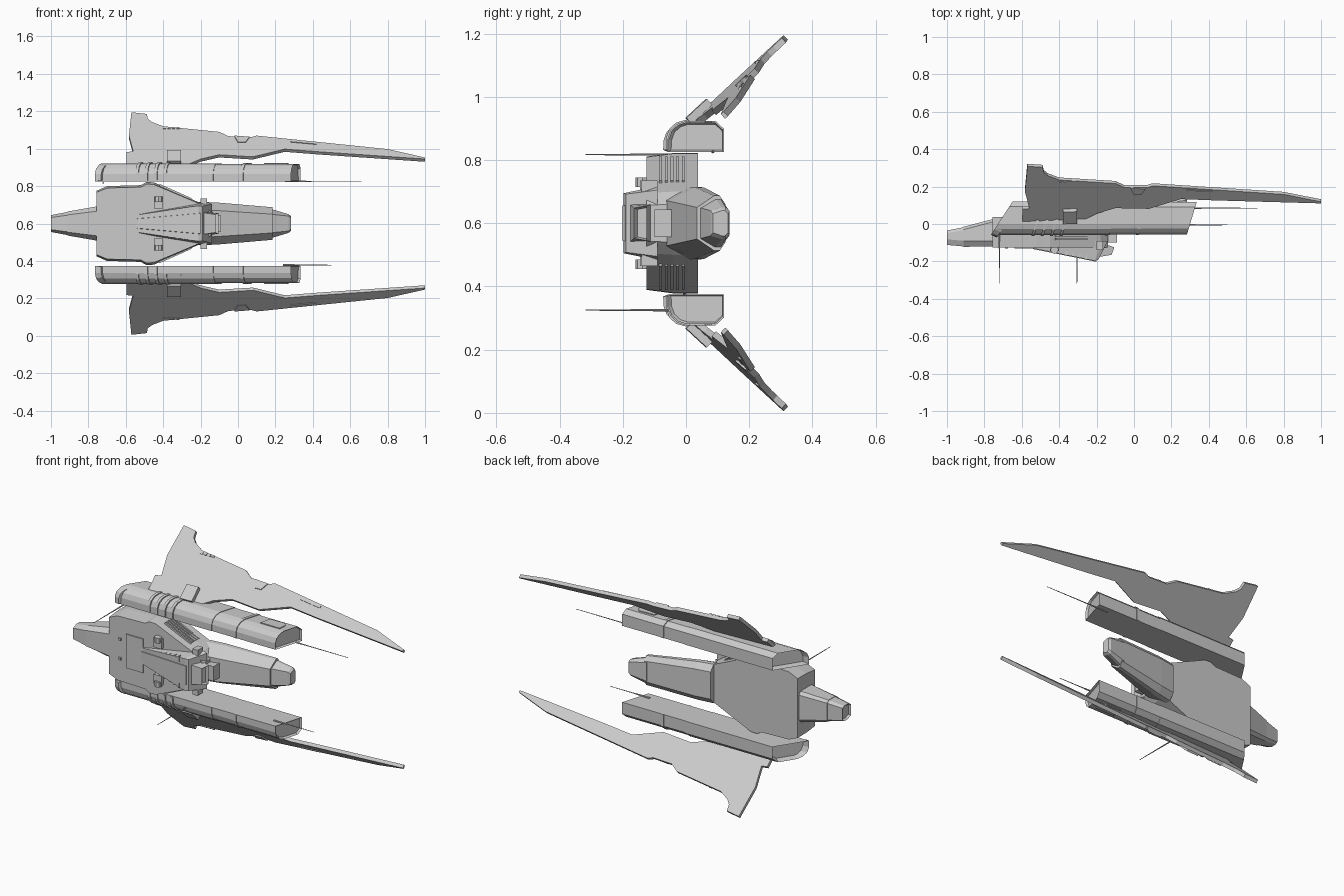
import bpy, bmesh, math
from mathutils import Vector

if "Cube" in bpy.data.objects:
    bpy.data.objects.remove(bpy.data.objects["Cube"])

MID = 0.6  # height of the mirror plane
grey = bpy.data.materials.new("light_grey")
grey.diffuse_color = (0.6, 0.6, 0.6, 1)
grey.use_nodes = True
grey.node_tree.nodes["Principled BSDF"].inputs["Base Color"].default_value = grey.diffuse_color


def finish(name, bm):
    bmesh.ops.recalc_face_normals(bm, faces=bm.faces)
    me = bpy.data.meshes.new(name)
    bm.to_mesh(me)
    bm.free()
    me.materials.append(grey)
    ob = bpy.data.objects.new(name, me)
    bpy.context.collection.objects.link(ob)
    return ob


def loft(name, rings, side=1, recess=None):
    """Skin rings of (x, y, height from mid) points and cap both ends."""
    bm = bmesh.new()
    vs = [[bm.verts.new((x, y, MID + side * h)) for x, y, h in r] for r in rings]
    for a, b in zip(vs, vs[1:]):
        for i in range(len(a)):
            j = (i + 1) % len(a)
            bm.faces.new((a[i], a[j], b[j], b[i]))
    caps = [bm.faces.new(vs[0]), bm.faces.new(vs[-1])]
    bmesh.ops.recalc_face_normals(bm, faces=bm.faces)
    if recess:
        for f, (rim, depth) in zip(caps, recess):
            if depth:
                bmesh.ops.inset_individual(bm, faces=[f], thickness=rim)
                bmesh.ops.translate(bm, verts=f.verts, vec=-f.normal * depth)
    return finish(name, bm)


def box(name, x, y, h, side=1):
    ring = lambda yy: [(x[0], yy, h[0]), (x[1], yy, h[0]), (x[1], yy, h[1]), (x[0], yy, h[1])]
    return loft(name, [ring(y[0]), ring(y[1])], side)


def rod(name, a, b, r1, r2):
    a, b = Vector(a), Vector(b)
    bm = bmesh.new()
    bmesh.ops.create_cone(bm, cap_ends=True, segments=8, radius1=r1, radius2=r2, depth=(b - a).length)
    bm.transform((b - a).to_track_quat('Z', 'Y').to_matrix().to_4x4())
    bmesh.ops.translate(bm, verts=bm.verts, vec=(a + b) / 2)
    return finish(name, bm)


def full(half):
    """Half outline (x, h) completed by mirroring across the middle."""
    return half + [(x, -h) for x, h in reversed(half)]


def octagon(x, y0, y1, w, wt, wb):
    """Cross-section: narrow top and bottom, full width between."""
    d = y1 - y0
    half = [(y0, wt), (y0 + d * .6, w), (y0 + d * .8, w), (y1, wb)]
    return [(x, y, h) for y, h in full(half)]


# Main hull, slightly narrower on its upper (front) side
hull = full([(-.757, .175), (-.70, .20), (-.52, .205), (-.49, .222), (-.45, .22), (-.18, .10), (-.14, .06)])
loft("hull", [[(x, -.125, h * .95) for x, h in hull], [(x, -.04, h) for x, h in hull],
              [(x, .038, h) for x, h in hull]])
box("deck_panel", (-.64, -.53), (-.132, -.12), (-.1, .1))

# Tail
def tail_ring(x, y0, y1, w):
    return [(x, y, h) for y, h in full([(y0, w * .72), (y0 + .03, w), (y1 - .015, w), (y1, w * .8)])]

loft("tail", [tail_ring(-1, -.112, -.035, .045), tail_ring(-.91, -.12, -.017, .062)], recess=[(.008, .012), (0, 0)])
loft("tail_base", [tail_ring(-.912, -.122, -.015, .064), tail_ring(-.74, -.12, .03, .094)])

# Raised dorsal wedge with overhanging front
def wedge(x0, x1, y, wt, wb):
    return [(x0, y, wt), (x1, -.09, wb), (x1, -.09, -wb), (x0, y, -wt)]

loft("dorsal_wedge", [wedge(-.55, -.55, -.128, .045, .055), wedge(-.21, -.17, -.197, .095, .117),
                      wedge(-.19, -.14, -.19, .092, .105)])
loft("dorsal_spine", [[(-.54, -.134, .025), (-.54, -.12, .03), (-.54, -.12, -.03), (-.54, -.134, -.025)],
                      [(-.2, -.202, .055), (-.2, -.18, .06), (-.2, -.18, -.06), (-.2, -.202, -.055)]])
loft("front_scoop", [wedge(-.2, -.2, -.178, .06, .065),
                     [(-.12, -.165, .048), (-.105, -.125, .055), (-.105, -.125, -.055), (-.12, -.165, -.048)]],
     recess=[(0, 0), (.007, .02)])
box("neck_step", (-.16, -.09), (-.1, -.03), (-.043, .043))

# Sloping neck and snout
loft("neck", [octagon(-.21, -.075, .07, .115, .075, .08), octagon(-.12, -.055, .085, .113, .07, .08),
              octagon(.185, .035, .125, .087, .05, .06)])
loft("snout", [octagon(.17, .04, .125, .08, .05, .055), octagon(.27, .077, .138, .05, .04, .038),
               octagon(.283, .085, .133, .04, .03, .03)])

# Engine pod cross-section (y, h)
POD = [(-.058, .226), (-.058, .265), (-.048, .293), (-.027, .313), (0, .322),
       (.093, .322), (.12, .297), (.12, .226)]


def pod_ring(x, slant, grow=1.0):
    pts = [(.03 + (y - .03) * grow, .226 + (h - .226) * grow) for y, h in POD]
    return [(x + (y + .05) * slant, y, h) for y, h in pts]


# Wing plane, measured as y over (x, z)
def on_wing(x, z, off=0):
    n = Vector((-.0455, 1, -1.08)).normalized() * off
    return (x + n.x, 1.08 * z + .0455 * x - .956 + n.y, z + n.z - MID)


def wing_plate(name, pts, side, front, back):
    loft(name, [[on_wing(x, z, front) for x, z in pts], [on_wing(x, z, back) for x, z in pts]], side)


WING = [(-.595, .915), (-.27, .915), (-.2, .945), (-.1, .968), (.08, .957), (.25, .998), (.43, .984), (1, .945),
        (1, .953), (.8, .998), (.1, 1.07), (.07, 1.062), (-.05, 1.067), (-.1, 1.09), (-.4, 1.12),
        (-.46, 1.143), (-.482, 1.16), (-.488, 1.186), (-.57, 1.195), (-.583, 1.07), (-.56, .985), (-.595, .983)]

for side, tag in ((1, "upper"), (-1, "lower")):
    # Pods in two lengths with recessed ends
    loft(tag + "_pod_rear", [pod_ring(-.76, .65), pod_ring(-.13, .3)], side, [(.008, .035), (0, 0)])
    loft(tag + "_pod_front", [pod_ring(-.14, .3, .97), pod_ring(.285, .3, .97)], side, [(0, 0), (.007, .012)])
    loft(tag + "_pod_band", [pod_ring(.012, .3, 1.01), pod_ring(.03, .3, 1.01)], side)
    # Ribs over the outer corner of each pod
    for i in range(4):
        x = -.545 + i * .05
        rib = [(y - .005 if y < 0 else y, h + .005) for y, h in POD[:5]] + [(.03, .326), (.03, .25)]
        loft(f"{tag}_pod_rib_{i}", [[(x + d + (y + .05) * .3, y, h) for y, h in rib] for d in (0, .016)], side)
    # Side hatch on the pod
    hatch = [(.14, .01), (.155, .075), (.25, .08), (.27, .06), (.265, .01)]
    loft(tag + "_pod_hatch", [[(x, y, h) for x, y in hatch] for h in (.31, .324)], side)

    # Wing and its fittings
    wing_plate(tag + "_wing", WING, side, 0, .02)
    wing_plate(tag + "_wing_hatch", [(-.02, 1.066), (0, 1.032), (.04, 1.032), (.062, 1.06)], side, -.006, .002)
    wing_plate(tag + "_wing_bracket", [(-.38, .915), (-.38, .975), (-.305, .975), (-.305, .915)], side, -.025, .005)
    wing_plate(tag + "_wing_strip", [(.28, 1.035), (.28, 1.043), (.42, 1.03), (.42, 1.022)], side, -.004, .002)
    for i in range(4):
        x = -.4 + i * .024
        wing_plate(f"{tag}_wing_vent_{i}", [(x, 1.105), (x, 1.113), (x + .016, 1.112), (x + .016, 1.104)],
                   side, -.005, .002)

    # Grille slats on the slanted hull flank
    a, b = Vector((-.42, .207)), Vector((-.25, .131))
    out = Vector((.406, .914)) * .008
    for i in range(5):
        y = -.085 + i * .018
        quad = [a - out, b - out, b + out * .6, a + out * .6]
        loft(f"{tag}_grille_slat_{i}", [[(p.x, y + d, p.y) for p in quad] for d in (0, .009)], side)
    # Small deck fittings beside the wedge
    box(tag + "_deck_block", (-.45, -.4), (-.145, -.12), (.08, .135), side)
    rod(tag + "_deck_knob", (-.425, -.138, MID + side * .115), (-.425, -.138, MID + side * .145), .022, .022)
    box(tag + "_deck_clip", (-.69, -.675), (-.132, -.12), (.05, .065), side)
    box(tag + "_wedge_nub", (-.2, -.165), (-.14, -.09), (.1, .135), side)
    # Vent slits on the wedge
    for i in range(5):
        x = -.4 + i * .035
        y = -.158 - i * .007
        box(f"{tag}_wedge_vent_{i}", (x, x + .008), (y - .003, y + .02), (.062, .07 + i * .006), side)

# Guns, one long and one short, and two thin masts
rod("upper_gun_base", (.25, .085, .826), (.36, .085, .826), .005, .004)
rod("upper_gun", (.3, .085, .826), (.66, .085, .826), .003, .0015)
rod("lower_gun_base", (.24, -.005, .378), (.33, -.005, .378), .005, .004)
rod("lower_gun", (.25, -.005, .378), (.5, -.005, .378), .003, .0015)
rod("upper_mast", (-.72, -.03, .817), (-.72, -.318, .817), .004, .0015)
rod("lower_mast", (-.305, -.05, .325), (-.305, -.318, .325), .004, .0015)
